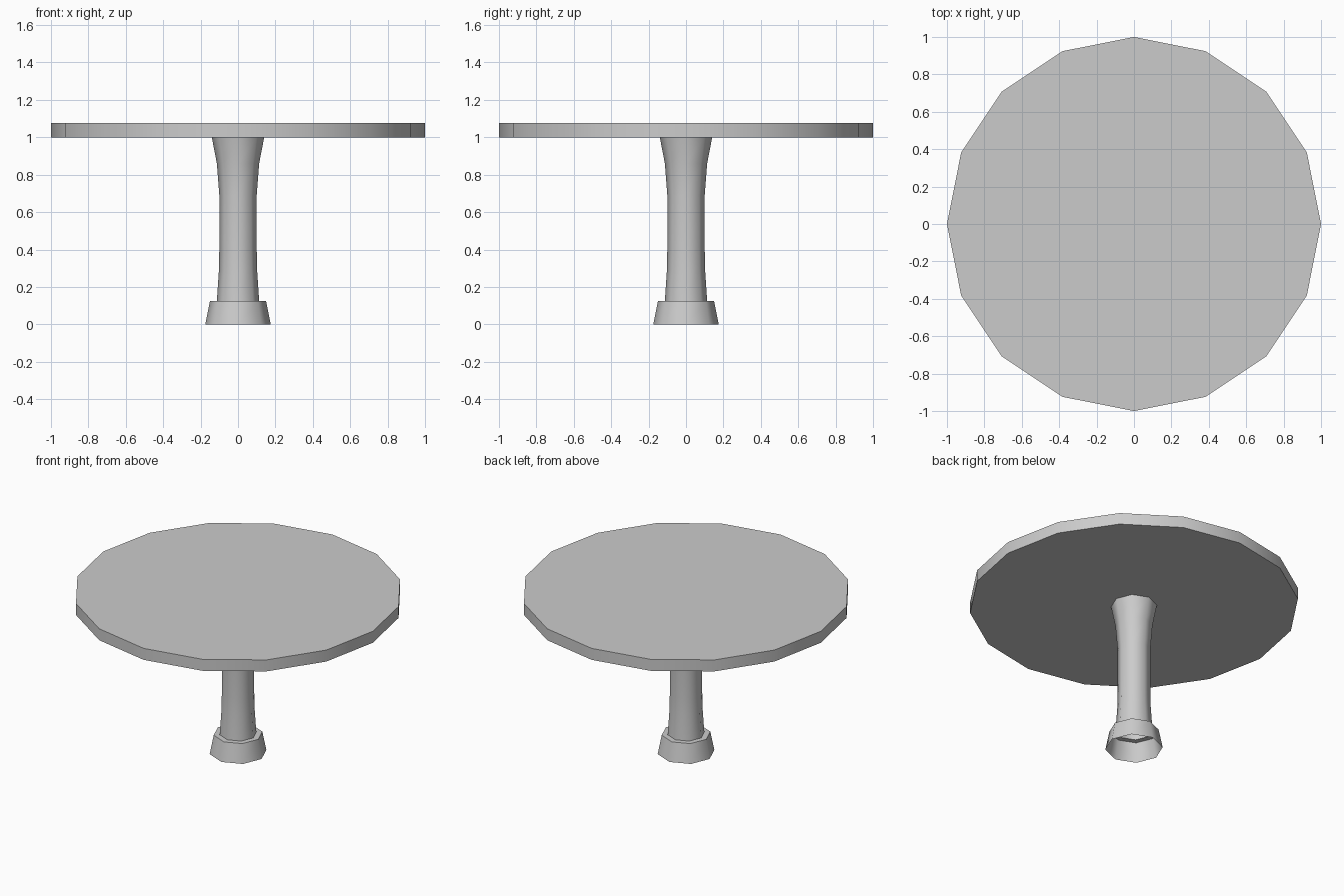
import bpy, bmesh
from math import sin, cos, radians, tau

if "Cube" in bpy.data.objects:
    bpy.data.objects.remove(bpy.data.objects["Cube"])


def lathe(name, profile, sides, capped):
    """Spin (radius, z) points, listed bottom to top, around the z axis."""
    bm = bmesh.new()
    rings = [[bm.verts.new((r * cos(tau * i / sides), r * sin(tau * i / sides), z))
              for i in range(sides)] for r, z in profile]
    for low, high in zip(rings, rings[1:]):
        for i in range(sides):
            j = (i + 1) % sides
            bm.faces.new((low[i], low[j], high[j], high[i]))
    if capped:
        bm.faces.new(rings[0][::-1])
        bm.faces.new(rings[-1])
    mesh = bpy.data.meshes.new(name)
    bm.to_mesh(mesh)
    bm.free()
    obj = bpy.data.objects.new(name, mesh)
    bpy.context.collection.objects.link(obj)
    bpy.ops.object.select_all(action='DESELECT')
    obj.select_set(True)
    bpy.context.view_layer.objects.active = obj
    bpy.ops.object.shade_smooth_by_angle(angle=radians(50))
    return obj


# Round top: closed 16-sided slab
lathe("table_top", [(1.0, 1.0), (1.0, 1.077)], 16, True)

# Pedestal: hollow 8-sided foot, ledge and flared column, open underneath
lathe("pedestal", [(0.175, 0), (0.15, 0.125), (0.113, 0.125), (0.102, 0.29),
                   (0.1, 0.4), (0.1, 0.69), (0.113, 0.86), (0.14, 1.0)], 8, False)
